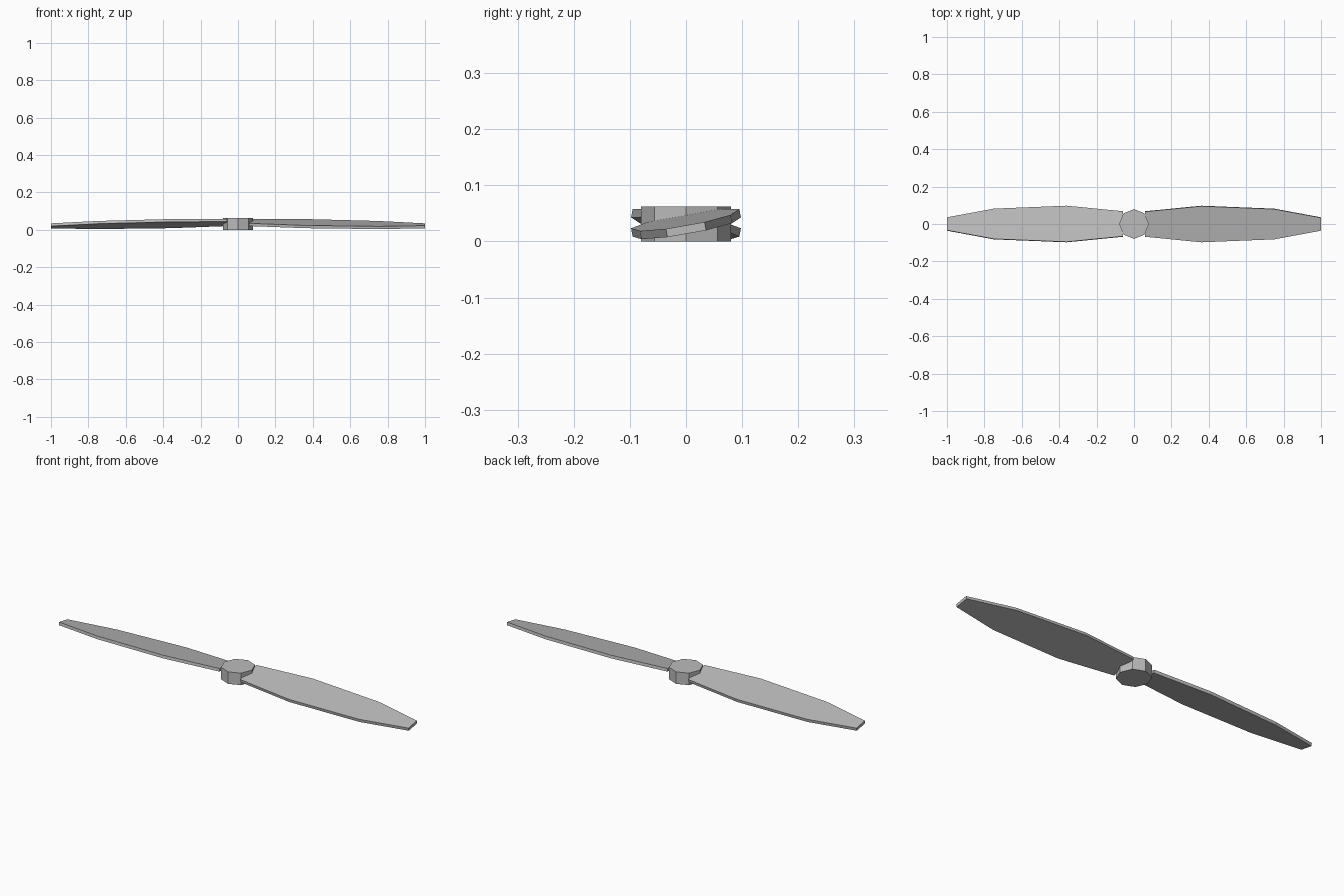
import bpy, bmesh, math
from mathutils import Vector, Matrix

if "Cube" in bpy.data.objects:
    bpy.data.objects.remove(bpy.data.objects["Cube"])

grey = bpy.data.materials.new("grey")
grey.diffuse_color = (0.5, 0.5, 0.5, 1)
grey.use_nodes = True
grey.node_tree.nodes["Principled BSDF"].inputs["Base Color"].default_value = grey.diffuse_color


def finish(bm, name):
    bmesh.ops.recalc_face_normals(bm, faces=bm.faces)
    mesh = bpy.data.meshes.new(name)
    bm.to_mesh(mesh)
    bm.free()
    mesh.materials.append(grey)
    obj = bpy.data.objects.new(name, mesh)
    bpy.context.collection.objects.link(obj)
    return obj


# Octagonal hub
HUB_H = 0.062
bm = bmesh.new()
bmesh.ops.create_cone(bm, cap_ends=True, segments=8, radius1=0.08, radius2=0.08,
                      depth=HUB_H, matrix=Matrix.Translation((0, 0, HUB_H / 2)))
finish(bm, "hub")

# Pitched, tapering blade: (x, half chord, centre height) per station
STATIONS = [(0.06, 0.068, 0.039), (0.36, 0.098, 0.033),
            (0.75, 0.082, 0.0255), (1.0, 0.035, 0.021)]
PITCH, HALF_T = math.radians(10), 0.0075


def blade(name, turn):
    bm = bmesh.new()
    across = Vector((0, math.cos(PITCH), math.sin(PITCH)))
    up = Vector((0, -math.sin(PITCH), math.cos(PITCH)))
    rings = []
    for x, half, z in STATIONS:
        c = Vector((x, 0, z))
        rings.append([bm.verts.new(c + across * half * a + up * HALF_T * u)
                      for a, u in ((-1, -1), (1, -1), (1, 1), (-1, 1))])
    for r, s in zip(rings, rings[1:]):
        for i in range(4):
            j = (i + 1) % 4
            bm.faces.new((r[i], r[j], s[j], s[i]))
    bm.faces.new(rings[0])
    bm.faces.new(rings[-1])
    bm.transform(Matrix.Rotation(turn, 4, 'Z'))
    finish(bm, name)


blade("right_blade", 0)
blade("left_blade", math.pi)
